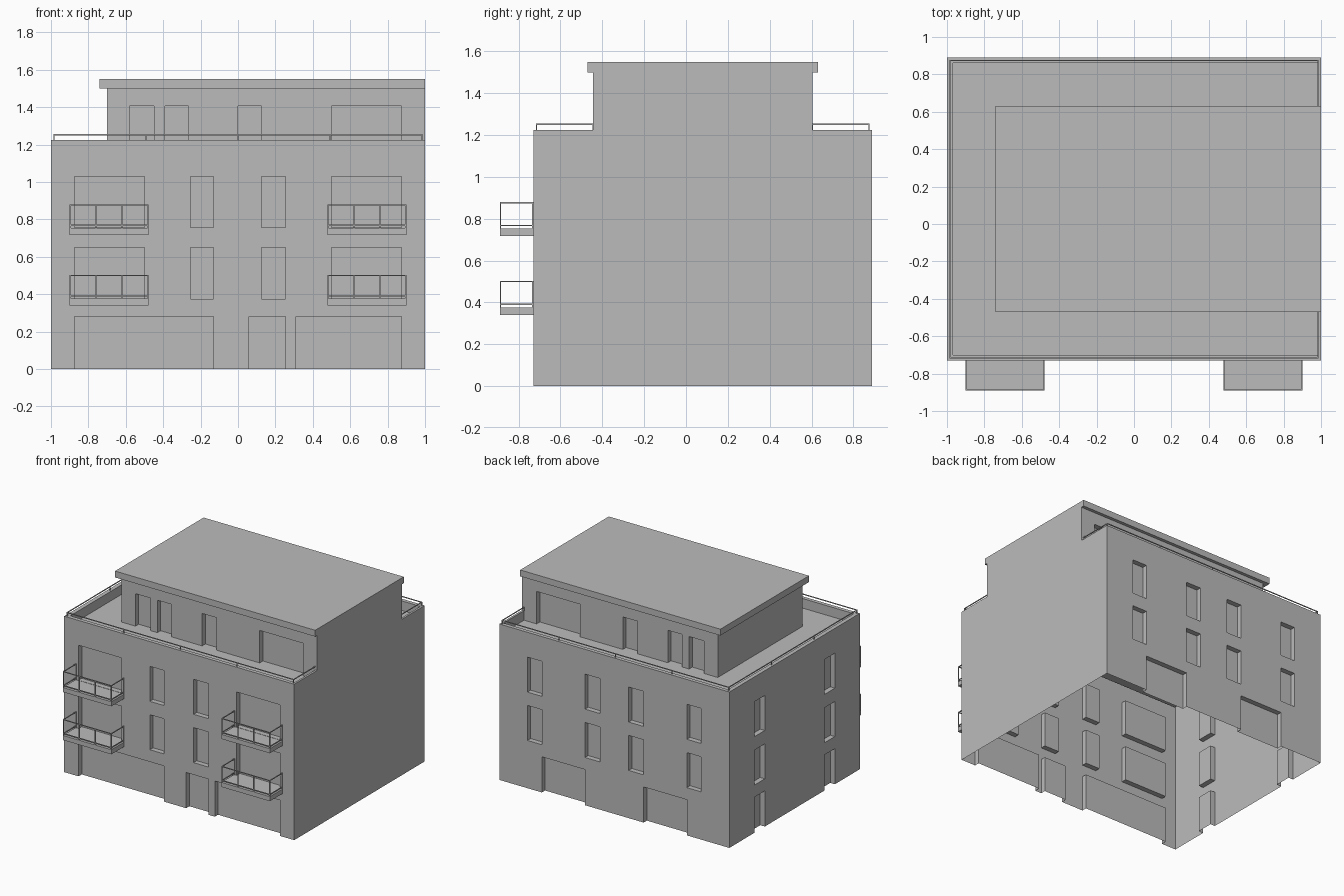
import bpy, bmesh
from mathutils import Vector

cube = bpy.data.objects.get("Cube")
if cube:
    bpy.data.objects.remove(cube, do_unlink=True)

grey = bpy.data.materials.new("plain_grey")
grey.use_nodes = True
grey.diffuse_color = (0.5, 0.5, 0.5, 1)
grey.node_tree.nodes["Principled BSDF"].inputs["Base Color"].default_value = (0.5, 0.5, 0.5, 1)


def boxes(name, spans):
    """One object made of boxes, each given as (x0, x1, y0, y1, z0, z1)."""
    bm = bmesh.new()
    for x0, x1, y0, y1, z0, z1 in spans:
        lo, hi = Vector((x0, y0, z0)), Vector((x1, y1, z1))
        for v in bmesh.ops.create_cube(bm, size=1)["verts"]:
            v.co = (lo + hi) / 2 + v.co * (hi - lo)
    mesh = bpy.data.meshes.new(name)
    bm.to_mesh(mesh)
    bm.free()
    mesh.materials.append(grey)
    obj = bpy.data.objects.new(name, mesh)
    bpy.context.collection.objects.link(obj)
    return obj


def combine(obj, operation, name, spans):
    """Apply a boolean with a temporary set of boxes."""
    tool = boxes(name, spans)
    tool.hide_render = True
    mod = obj.modifiers.new(name, "BOOLEAN")
    mod.operation, mod.solver, mod.object = operation, "EXACT", tool
    bpy.context.view_layer.update()
    mesh = bpy.data.meshes.new_from_object(
        obj.evaluated_get(bpy.context.evaluated_depsgraph_get()))
    obj.modifiers.clear()
    obj.data = mesh
    bpy.data.objects.remove(tool, do_unlink=True)


FRONT, BACK, LEVEL, DECK = -0.73, 0.89, 1.225, 1.15
DEPTH, OUT = 0.04, 0.03
UPPER = [(0.375, 0.65), (0.755, 1.03)]
GROUND = (-0.1, 0.28)


def front_cut(x, z, y=FRONT):
    return (*x, y - OUT, y + DEPTH, *z)


def back_cut(x, z, y=BACK):
    return (*x, y - DEPTH, y + OUT, *z)


# Recesses of the main walls
cuts = []
for z in UPPER:
    for x in [(-0.875, -0.5), (-0.255, -0.13), (0.125, 0.255), (0.5, 0.875)]:
        cuts.append(front_cut(x, z))
    for x in [(-0.755, -0.63), (-0.255, -0.125), (0.125, 0.255), (0.63, 0.755)]:
        cuts.append(back_cut(x, z))
for x in [(-0.875, -0.13), (0.06, 0.255), (0.31, 0.875)]:
    cuts.append(front_cut(x, GROUND))
for x in [(-0.63, -0.255), (0.255, 0.63)]:
    cuts.append(back_cut(x, GROUND))
for z in UPPER + [GROUND]:
    for y in [(-0.42, -0.29), (0.45, 0.58)]:
        cuts.append((-1 - OUT, -1 + DEPTH, *y, *z))

# Sunken roof terrace behind the parapet
cuts.append((-0.968, 0.984, FRONT + 0.03, BACK - 0.03, DECK, 1.4))

building = boxes("building", [(-1, 1, FRONT, BACK, 0, LEVEL)])
combine(building, "DIFFERENCE", "wall_cutter", cuts)

# Set-back top storey with overhanging roof slab
P_FRONT, P_BACK = -0.445, 0.605
combine(building, "UNION", "top_storey", [(-0.7, 1, P_FRONT, P_BACK, 1.1, 1.5)])
combine(building, "UNION", "roof_slab", [(-0.74, 1, -0.47, 0.63, 1.5, 1.55)])
top_cuts = []
for x in [(-0.58, -0.45), (-0.39, -0.265), (0, 0.125), (0.5, 0.875)]:
    top_cuts.append(front_cut(x, (DECK, 1.405), P_FRONT))
    top_cuts.append(back_cut(x, (DECK, 1.405), P_BACK))
combine(building, "DIFFERENCE", "top_cutter", top_cuts)

# Open underside of the shell
bm = bmesh.new()
bm.from_mesh(building.data)
floor = [f for f in bm.faces if all(abs(v.co.z) < 1e-4 for v in f.verts)]
bmesh.ops.delete(bm, geom=floor, context="FACES")
bm.to_mesh(building.data)
bm.free()


def bar(a, b, r):
    """Square bar between two points along one axis."""
    return tuple(c for p, q in zip(a, b) for c in (min(p, q) - r, max(p, q) + r))


def run(a, b, z0, heights, posts, r):
    """Straight railing: horizontal rails plus evenly spaced posts."""
    spans = [bar((*a, h), (*b, h), r) for h in heights]
    for i in range(posts):
        t = i / (posts - 1)
        p = [u + (v - u) * t for u, v in zip(a, b)]
        spans.append(bar((*p, z0), (*p, heights[-1]), r))
    return spans


# Parapet railing
w, f, b, top = 0.984, FRONT + 0.015, BACK - 0.015, [1.252]
rails = run((-w, f), (w, f), LEVEL, top, 5, 0.003)
rails += run((-w, b), (w, b), LEVEL, top, 5, 0.003)
rails += run((-w, f), (-w, b), LEVEL, top, 4, 0.003)
rails += run((w, f), (w, P_FRONT), LEVEL, top, 2, 0.003)
rails += run((w, b), (w, P_BACK), LEVEL, top, 2, 0.003)
boxes("parapet_railing", rails)

# Balconies with railings
for side, s in (("right", -1), ("left", 1)):
    x0, x1 = sorted((s * 0.478, s * 0.9))
    for floor_name, z in (("lower", 0.34), ("upper", 0.717)):
        name = f"{floor_name}_{side}_balcony"
        boxes(name + "_slab", [(x0, x1, -0.89, FRONT, z, z + 0.036)])
        r = 0.003
        l, h, y0, y1 = x0 + r, x1 - r, -0.89 + r, FRONT - r
        heights = [z + 0.051, z + 0.16]
        rails = run((l, y0), (h, y0), z + 0.03, heights, 4, r)
        for x in (l, h):
            rails += run((x, y0), (x, y1), z + 0.03, heights, 2, r)
        boxes(name + "_railing", rails)
